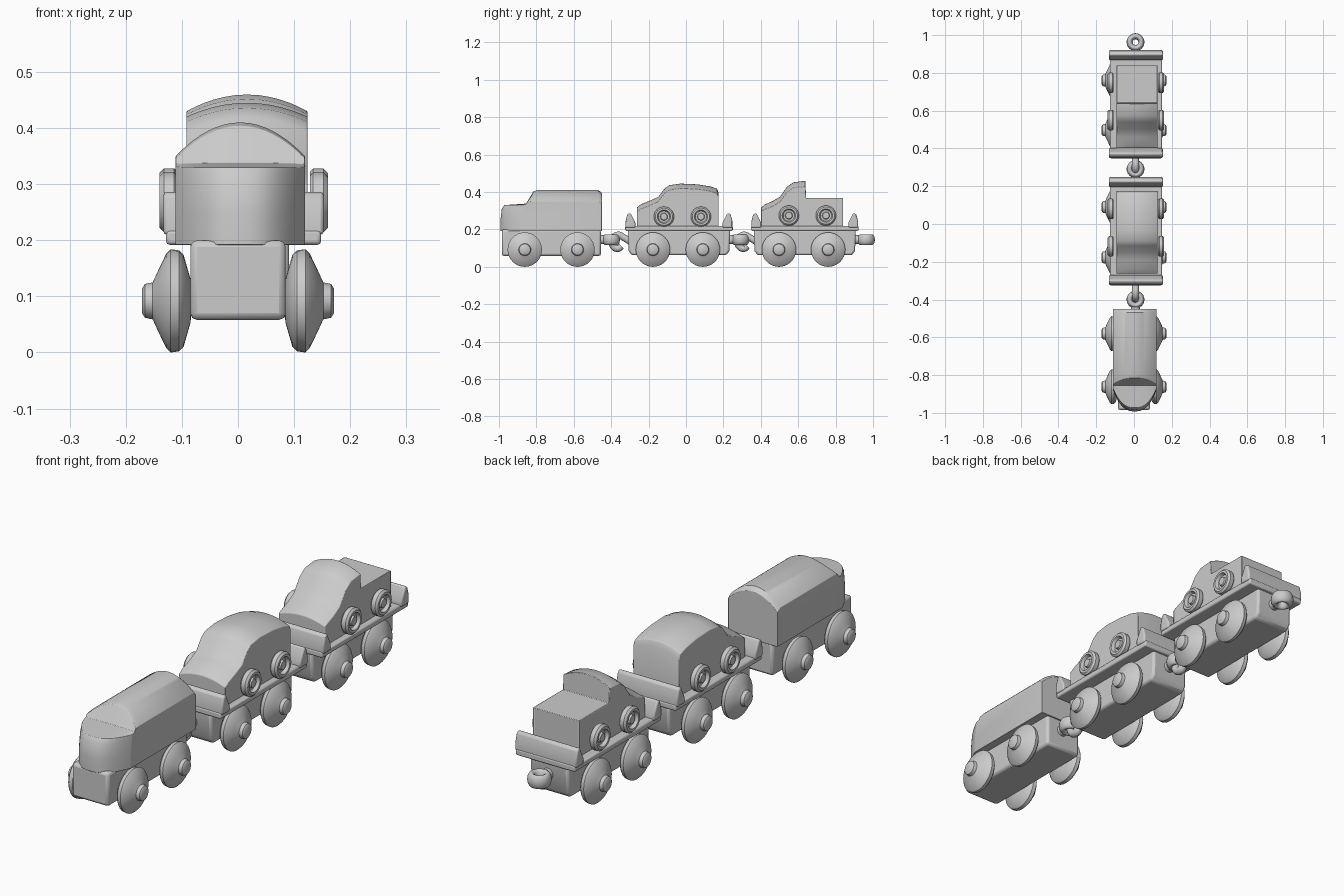
import bpy, bmesh, math
from mathutils import Vector

if "Cube" in bpy.data.objects:
    bpy.data.objects.remove(bpy.data.objects["Cube"], do_unlink=True)

grey = bpy.data.materials.new("plain grey")
grey.use_nodes = True
grey.diffuse_color = (0.6, 0.6, 0.6, 1)
grey.node_tree.nodes["Principled BSDF"].inputs["Base Color"].default_value = (0.6, 0.6, 0.6, 1)


def finish(name, bm, bevel=0, angle=35):
    """Turn a bmesh into a shaded object, with optional rounded edges."""
    bmesh.ops.recalc_face_normals(bm, faces=bm.faces)
    mesh = bpy.data.meshes.new(name)
    bm.to_mesh(mesh)
    bm.free()
    mesh.materials.append(grey)
    ob = bpy.data.objects.new(name, mesh)
    bpy.context.collection.objects.link(ob)
    if bevel:
        mod = ob.modifiers.new("soft edges", "BEVEL")
        mod.width, mod.segments, mod.limit_method = bevel, 2, "ANGLE"
        mod.angle_limit = math.radians(40)
    bpy.ops.object.select_all(action="DESELECT")
    ob.select_set(True)
    bpy.context.view_layer.objects.active = ob
    bpy.ops.object.shade_smooth_by_angle(angle=math.radians(angle))
    return ob


def arched(name, profile, x0, half, steps=16, bevel=0.008):
    """Sweep a side profile across x; each point is (y, z, side drop, side shift in y)."""
    bm = bmesh.new()
    rows = []
    for i in range(steps + 1):
        u = math.sin(math.pi * (i / steps - 0.5))
        rows.append([bm.verts.new((x0 + half * u, y + shift * abs(u) ** 2.6, z - drop * u * u))
                     for y, z, drop, shift in profile])
    n = len(profile)
    for a, b in zip(rows, rows[1:]):
        for j in range(n):
            k = (j + 1) % n
            bm.faces.new((a[j], a[k], b[k], b[j]))
    bm.faces.new(rows[0])
    bm.faces.new(rows[-1])
    return finish(name, bm, bevel)


def prism(name, outline, x0, half, bevel=0.006):
    """Straight extrusion of a (y, z) outline along x."""
    return arched(name, [(y, z, 0, 0) for y, z in outline], x0, half, 1, bevel)


def lathe(name, profile, loc, side, segments=32):
    """Spin a (x, radius) profile around the x axis."""
    bm = bmesh.new()
    verts = [bm.verts.new((x * side, 0, r)) for x, r in profile]
    edges = [bm.edges.new(pair) for pair in zip(verts, verts[1:])]
    bmesh.ops.spin(bm, geom=verts + edges, cent=(0, 0, 0), axis=(1, 0, 0),
                   angle=math.tau, steps=segments, use_duplicate=False)
    bmesh.ops.remove_doubles(bm, verts=bm.verts, dist=0.0002)
    ob = finish(name, bm)
    ob.location = loc
    return ob


def tube(name, points, radius, closed=False, around=10):
    """Round bar following a smooth path."""
    curve = bpy.data.curves.new(name, "CURVE")
    curve.dimensions = "3D"
    curve.bevel_depth, curve.bevel_resolution, curve.use_fill_caps = radius, 4, True
    spline = curve.splines.new("BEZIER")
    spline.bezier_points.add(len(points) - 1)
    for bp, p in zip(spline.bezier_points, points):
        bp.co = Vector(p)
        bp.handle_left_type = bp.handle_right_type = "AUTO"
    spline.use_cyclic_u = closed
    spline.resolution_u = around
    curve.materials.append(grey)
    ob = bpy.data.objects.new(name, curve)
    bpy.context.collection.objects.link(ob)
    return ob


SIDES = ((1, "left"), (-1, "right"))
WHEEL = [(0.08, 0), (0.085, 0.04), (0.097, 0.082), (0.105, 0.09), (0.12, 0.092), (0.128, 0.084),
         (0.142, 0.055), (0.152, 0.033), (0.166, 0.03), (0.171, 0.022), (0.171, 0)]
CAR_WHEEL = [(0, 0), (0, 0.048), (0.006, 0.054), (0.024, 0.054), (0.032, 0.046), (0.032, 0.036),
             (0.018, 0.03), (0.018, 0.02), (0.028, 0.017), (0.03, 0)]


def running_gear(prefix, axles):
    for n, y in enumerate(axles, 1):
        for side, word in SIDES:
            lathe(f"{prefix}_{word}_wheel_{n}", WHEEL, (0, y, 0.092), side)
        lathe(f"{prefix}_axle_{n}", [(-0.1, 0), (-0.1, 0.02), (0.1, 0.02), (0.1, 0)],
              (0, y, 0.092), 1, 16)


def rear_ring(prefix, y):
    cy, r = y + 0.055, 0.031
    ring = [(0.008 + r * math.cos(a), cy + r * math.sin(a), 0)
            for a in (0, math.pi / 2, math.pi, 1.5 * math.pi)]
    ob = tube(prefix + "_coupling_ring", ring, 0.016, True)
    ob.location.z, ob.scale.z = 0.145, 1.8
    tube(prefix + "_ring_stem", [(0.008, y - 0.02, 0.145), (0.008, y + 0.025, 0.145)], 0.024)


def front_hook(prefix, y):
    path = [(0.02, 0.13), (-0.02, 0.155), (-0.055, 0.17), (-0.083, 0.145),
            (-0.078, 0.11), (-0.05, 0.098), (-0.035, 0.112)]
    tube(prefix + "_coupling_hook", [(0.008, y + a, z) for a, z in path], 0.018)


def flat_wagon(prefix, y0, y1, axles):
    mid = 0.01
    # Tapered chassis under a thin deck
    prism(prefix + "_chassis", [(y0 + 0.035, 0.062), (y1 - 0.035, 0.062), (y1 - 0.018, 0.085),
                                (y1 - 0.014, 0.2), (y0 + 0.014, 0.2), (y0 + 0.018, 0.085)],
          0.003, 0.088, 0.01)
    prism(prefix + "_deck", [(y0, 0.192), (y1, 0.192), (y1, 0.218), (y0, 0.218)], mid, 0.138)
    # Sloped stop bar at each end
    for y, s, word in ((y0, 1, "front"), (y1, -1, "rear")):
        bar = [(0.002, 0.21), (0.002, 0.245), (0.012, 0.282), (0.028, 0.288),
               (0.054, 0.235), (0.054, 0.21)]
        prism(f"{prefix}_{word}_stop", [(y + s * a, z) for a, z in bar], mid, 0.143)
    running_gear(prefix, axles)
    front_hook(prefix, y0 + 0.014)
    rear_ring(prefix, y1 - 0.014)


def toy_car(prefix, profile, axles, z):
    mid, half = 0.016, 0.108
    arched(prefix + "_body", profile, mid, half)
    for n, y in enumerate(axles, 1):
        for side, word in SIDES:
            lathe(f"{prefix}_{word}_wheel_{n}", CAR_WHEEL,
                  (mid - 0.006 + side * (half + 0.01), y, z), side, 24)


# Engine: chassis, arched body with bowed nose and sloping windscreen
prism("engine_chassis", [(-0.985, 0.058), (-0.455, 0.058), (-0.455, 0.2), (-0.985, 0.2)],
      0.0, 0.085, 0.012)
arched("engine_body", [
    (-0.992, 0.192, 0, 0.11), (-0.992, 0.25, 0, 0.11), (-0.985, 0.31, 0, 0.11),
    (-0.972, 0.33, 0, 0.1), (-0.855, 0.338, 0.002, 0), (-0.815, 0.404, 0.058, -0.035),
    (-0.795, 0.41, 0.06, -0.035), (-0.468, 0.41, 0.06, 0), (-0.45, 0.395, 0.058, 0),
    (-0.45, 0.192, 0, 0)], 0.004, 0.115, 24)
running_gear("engine", (-0.862, -0.58))
rear_ring("engine", -0.455)

# First wagon carrying a rounded saloon
flat_wagon("first_wagon", -0.325, 0.25, (-0.177, 0.09))
toy_car("saloon", [
    (-0.262, 0.212, 0, 0), (-0.262, 0.318, 0.022, 0), (-0.24, 0.335, 0.025, 0),
    (-0.19, 0.355, 0.025, 0), (-0.148, 0.374, 0.025, 0), (-0.115, 0.418, 0.025, 0),
    (-0.09, 0.436, 0.025, 0), (-0.03, 0.445, 0.025, 0), (0.06, 0.441, 0.025, 0),
    (0.13, 0.43, 0.025, 0), (0.165, 0.418, 0.025, 0), (0.175, 0.395, 0.022, 0),
    (0.175, 0.212, 0, 0)], (-0.118, 0.08), 0.268)

# Second wagon carrying a pickup with a flat rear bed
flat_wagon("second_wagon", 0.348, 0.922, (0.497, 0.76))
toy_car("pickup", [
    (0.402, 0.212, 0, 0), (0.402, 0.318, 0.02, 0), (0.42, 0.332, 0.025, 0),
    (0.46, 0.35, 0.027, 0), (0.502, 0.374, 0.027, 0), (0.54, 0.428, 0.028, 0),
    (0.575, 0.452, 0.028, 0), (0.638, 0.46, 0.03, 0), (0.642, 0.368, 0, 0),
    (0.84, 0.368, 0, 0), (0.84, 0.212, 0, 0)], (0.55, 0.748), 0.274)
